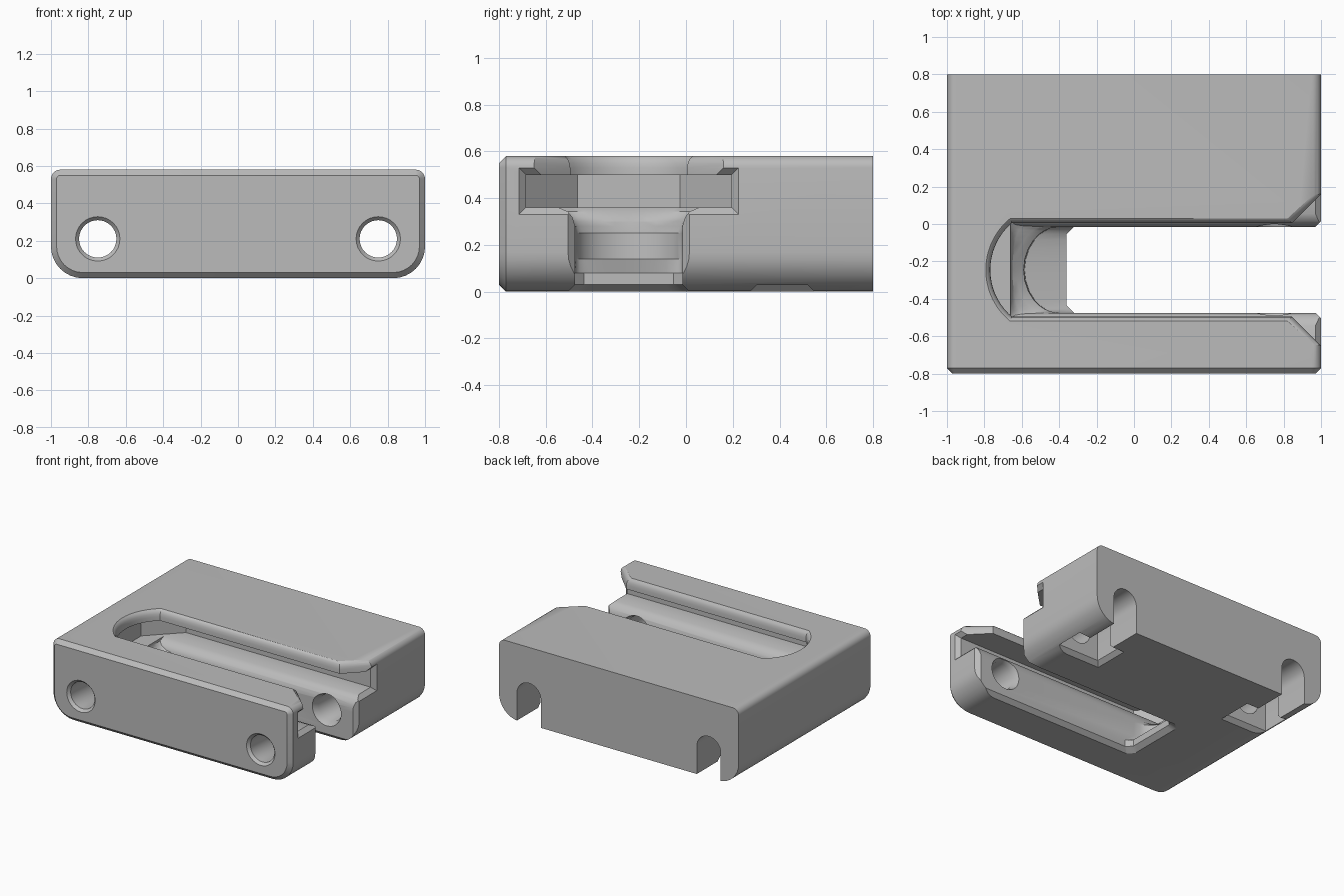
import bpy, bmesh, math

if "Cube" in bpy.data.objects:
    bpy.data.objects.remove(bpy.data.objects["Cube"])

grey = bpy.data.materials.new("plain_grey")
grey.diffuse_color = (0.5, 0.5, 0.5, 1)
grey.use_nodes = True
grey.node_tree.nodes["Principled BSDF"].inputs["Base Color"].default_value = grey.diffuse_color
YC = -0.245          # centre line of the channel


def loft(name, rings):
    """Closed solid through rings that share one vertex count."""
    bm = bmesh.new()
    loops = [[bm.verts.new(p) for p in r] for r in rings]
    n = len(loops[0])
    for a, b in zip(loops, loops[1:]):
        for i in range(n):
            j = (i + 1) % n
            bm.faces.new((a[i], a[j], b[j], b[i]))
    bm.faces.new(loops[0][::-1])
    bm.faces.new(loops[-1])
    bmesh.ops.recalc_face_normals(bm, faces=bm.faces[:])
    me = bpy.data.meshes.new(name)
    bm.to_mesh(me)
    bm.free()
    me.materials.append(grey)
    ob = bpy.data.objects.new(name, me)
    bpy.context.collection.objects.link(ob)
    return ob


def cut(target, tool):
    mod = target.modifiers.new("cut", 'BOOLEAN')
    mod.operation, mod.solver, mod.object = 'DIFFERENCE', 'EXACT', tool
    bpy.context.view_layer.objects.active = target
    bpy.ops.object.modifier_apply(modifier=mod.name)
    bpy.data.objects.remove(tool)


def body_ring(y, inset):
    """Block section: wide lower corners, tight upper corners."""
    pts = []
    for sx, sz, start, r in ((1, -1, 270, .17), (1, 1, 0, .05),
                             (-1, 1, 90, .05), (-1, -1, 180, .17)):
        cx = sx * (1 - r)
        cz = r if sz < 0 else .58 - r
        for k in range(9):
            a = math.radians(start + 90 * k / 8)
            pts.append((cx + (r - inset) * math.cos(a), y,
                        cz + (r - inset) * math.sin(a)))
    return pts


def rect_ring(x, w, z0, z1):
    return [(x, YC - w, z0), (x, YC + w, z0), (x, YC + w, z1), (x, YC - w, z1)]


def circle_ring(x, y, r):
    return [(x + r * math.cos(math.tau * k / 32), y,
             .21 + r * math.sin(math.tau * k / 32)) for k in range(32)]


def keyhole_ring(x, y, r):
    """Round top, open downwards."""
    arc = [(x + r * math.cos(math.pi * k / 16), y,
            .21 + r * math.sin(math.pi * k / 16)) for k in range(17)]
    return arc + [(x - r, y, -.1), (x + r, y, -.1)]


def opening_ring(z, grow):
    """Top opening: shallow arc end, flared mouth."""
    w = .25 + grow
    pts = [(1.05, YC + w + .205, z), (.845 - grow, YC + w, z)]
    r = .33 + grow
    span = math.asin(w / r)
    cx = -.768 + .33
    for k in range(25):
        a = span * (1 - k / 12)
        pts.append((cx - r * math.cos(a), YC + r * math.sin(a), z))
    return pts + [(.845 - grow, YC - w, z), (1.05, YC - w - .205, z)]


def channel_ring(z, w, end, depth, chamfered=False):
    """Lower channel section with a curved or corner-cut end."""
    pts = [(1.1, YC + w, z)]
    for t in (1, .97, .91, .83, .7, .5, .25, 0, -.25, -.5, -.7, -.83, -.91, -.97, -1):
        if chamfered:
            f = max(0, (abs(t) - .83) / .17)
        else:
            f = 1 - math.sqrt(1 - t * t)
        pts.append((end + depth * f, YC + w * t, z))
    return pts + [(1.1, YC - w, z)]


# Block with bevelled front
body = loft("slotted_block", [body_ring(-.8, .03), body_ring(-.77, 0), body_ring(.8, 0)])

# Wide inner cavity with angled end
outline = [(1.1, .44), (-.57, .44), (-.79, .22), (-.79, -.22), (-.57, -.44), (1.1, -.44)]
cut(body, loft("cavity", [[(x, YC + y, z) for x, y in outline] for z in (.36, .50)]))

# Bevelled mouths of the cavity and channel
cut(body, loft("cavity_mouth", [rect_ring(.95, .42, .38, .48),
                                rect_ring(1.02, .49, .31, .55)]))
cut(body, loft("channel_mouth", [rect_ring(.95, .21, -.1, .34),
                                 rect_ring(1.02, .28, -.1, .34)]))

# Rounded opening in the top
cut(body, loft("top_opening", [opening_ring(z, g) for z, g in (
    (.47, 0), (.53, 0), (.55, .003), (.565, .009), (.575, .018), (.582, .027))]))

# Lower channel, stepped and sloped at its closed end
cut(body, loft("lower_channel", [
    channel_ring(-.01, .27, -.41, .04, True),
    channel_ring(.03, .23, -.36, .04, True),
    channel_ring(.08, .23, -.36, .04, True),
    channel_ring(.14, .23, -.585, .19),
    channel_ring(.25, .23, -.59, .19),
    channel_ring(.28, .23, -.63, .15),
    channel_ring(.30, .235, -.65, .06),
    channel_ring(.32, .242, -.655, .02),
    channel_ring(.342, .26, -.66, 0),
    channel_ring(.36, .30, -.66, 0),
    channel_ring(.40, .30, -.66, 0)]))

for s in (-1, 1):
    x = .75 * s
    # Screw hole through the front and channel walls
    cut(body, loft("screw_hole", [circle_ring(x, y, r) for y, r in (
        (-.81, .128), (-.78, .1), (-.52, .1), (-.475, .12),
        (-.015, .12), (.03, .1), (.4, .1))]))
    # Open slot in the back
    cut(body, loft("back_slot", [keyhole_ring(x, y, .1) for y in (.4, .9)]))
    # Wider screw head pocket
    cut(body, loft("head_pocket", [keyhole_ring(x, y, .17) for y in (.305, .52)]))
    # Bevel around the pocket underneath
    cut(body, loft("pocket_bevel", [
        [(x + a * (.165 + g), .4125 + b * (.1025 + g), z)
         for a, b in ((-1, -1), (1, -1), (1, 1), (-1, 1))]
        for z, g in ((.035, 0), (-.01, .045))]))

# Smooth rounded faces, sharp edges
bpy.ops.object.select_all(action='DESELECT')
body.select_set(True)
bpy.context.view_layer.objects.active = body
bpy.ops.object.shade_smooth_by_angle(angle=math.radians(30))
